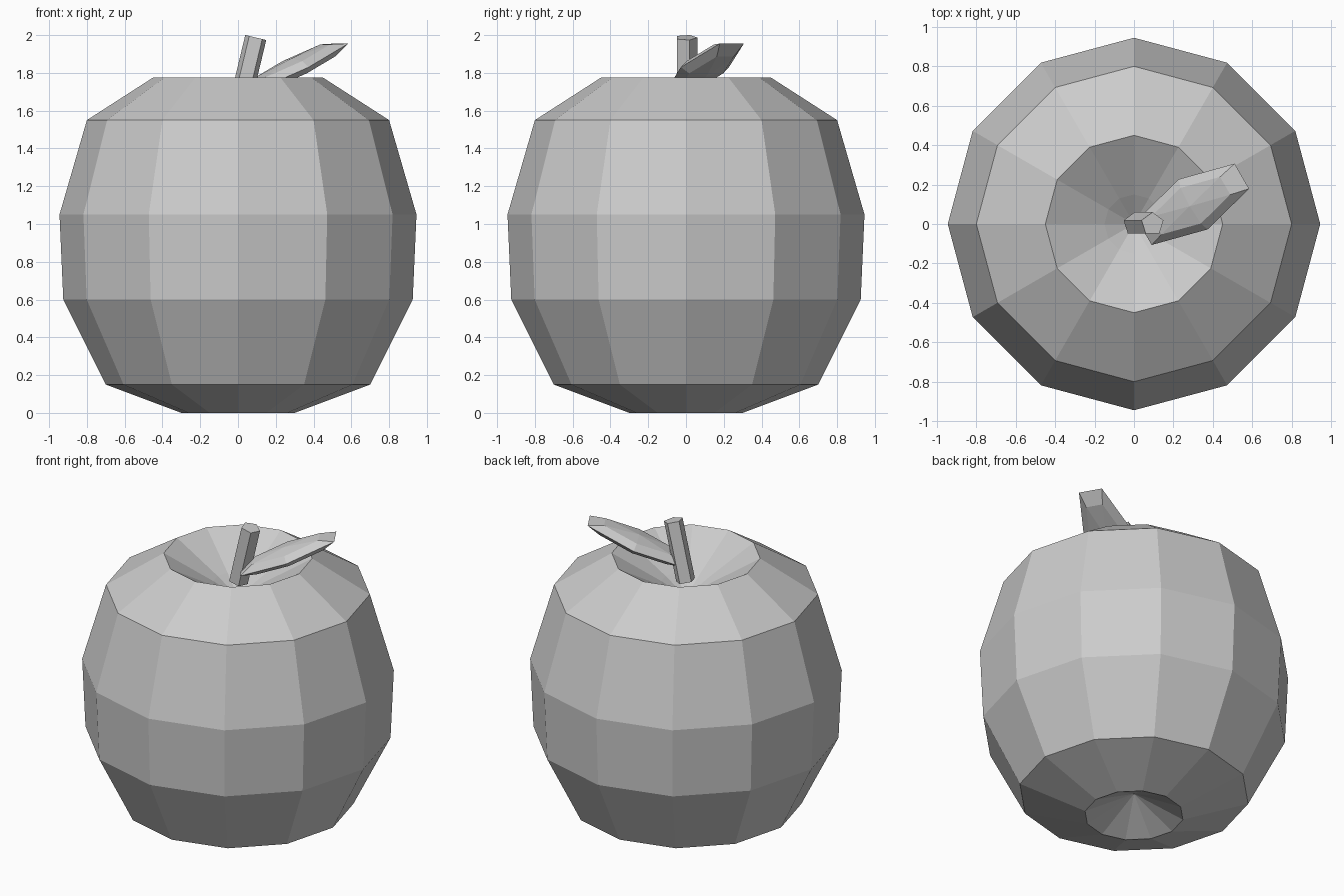
import bpy, bmesh
from math import sin, cos, pi, radians

if "Cube" in bpy.data.objects:
    bpy.data.objects.remove(bpy.data.objects["Cube"])


def lathe(name, profile, sides, phase=0.0):
    """Revolve (radius, z) points around z; zero radius makes a pole."""
    bm = bmesh.new()
    rings = []
    for r, z in profile:
        if r == 0:
            rings.append([bm.verts.new((0, 0, z))] * sides)
        else:
            angles = [phase + 2 * pi * i / sides for i in range(sides)]
            rings.append([bm.verts.new((r * cos(a), r * sin(a), z)) for a in angles])
    for low, high in zip(rings, rings[1:]):
        for i in range(sides):
            j = (i + 1) % sides
            corners = [low[i], low[j], high[j], high[i]]
            bm.faces.new(list(dict.fromkeys(corners)))
    # flat caps on open ends
    for ring in (rings[0], rings[-1]):
        if ring[0] is not ring[1]:
            bm.faces.new(ring)
    bmesh.ops.recalc_face_normals(bm, faces=bm.faces)
    mesh = bpy.data.meshes.new(name)
    bm.to_mesh(mesh)
    bm.free()
    obj = bpy.data.objects.new(name, mesh)
    bpy.context.collection.objects.link(obj)
    return obj


# Fruit body: 12 sides, dimple below and stem hollow above
lathe("apple_body", [
    (0, 0.15), (0.30, 0), (0.70, 0.15), (0.925, 0.60), (0.945, 1.05),
    (0.80, 1.55), (0.45, 1.775), (0.15, 1.60), (0, 1.50)], 12)

# Stem: leaning five-sided rod
stem = lathe("stem", [(0.06, 0), (0.06, 0.39)], 5, pi / 2)
stem.location = (0.003, 0, 1.608)
stem.rotation_euler = (0, radians(13.5), 0)

# Leaf: six-sided, four-ring flattened ball, tilted upward
leaf = lathe("leaf", [(sin(pi * k / 4) if k % 4 else 0, -cos(pi * k / 4))
                      for k in range(5)], 6)
leaf.scale = (0.147, 0.36, 0.05)
leaf.location = (0.30, 0.10, 1.83)
leaf.rotation_euler = (radians(23.7), 0, radians(-60))
